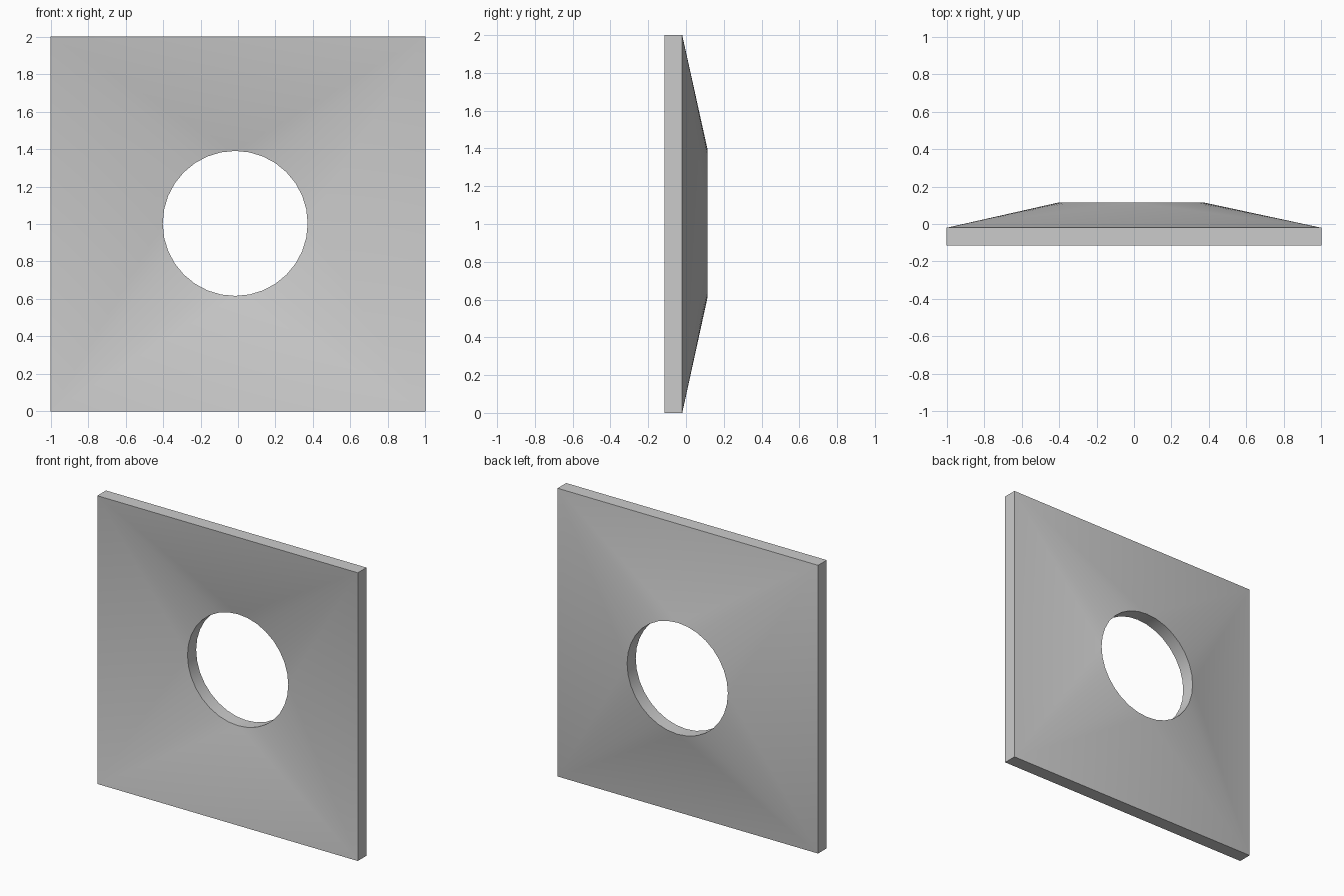
import bpy, bmesh
from math import cos, sin, pi

if "Cube" in bpy.data.objects:
    bpy.data.objects.remove(bpy.data.objects["Cube"])

N = 32                       # sides of the hole, multiple of four
THICK = 0.095
HX, HZ, R = -0.015, 1.003, 0.387

bm = bmesh.new()


def layer(rim_y, hole_y):
    """Square outline and round hole edge of one dished surface."""
    square = [bm.verts.new((x, rim_y, z)) for x, z in ((1, 2), (-1, 2), (-1, 0), (1, 0))]
    hole = [bm.verts.new((HX + R * cos(2 * pi * i / N), hole_y, HZ + R * sin(2 * pi * i / N)))
            for i in range(N)]
    q = N // 4
    for c in range(4):
        # fan from each corner to its quarter of the hole
        for i in range(c * q, (c + 1) * q):
            bm.faces.new((square[c], hole[i], hole[(i + 1) % N]))
        # triangle from each straight side to the hole
        bm.faces.new((square[c], hole[(c + 1) * q % N], square[(c + 1) % 4]))
    return square, hole


# raised back surface and matching hollow front surface
back = layer(-0.02, 0.115)
front = layer(-0.02 - THICK, 0.115 - THICK)

# outer edge and hole wall
for a, b in zip(back, front):
    for i in range(len(a)):
        j = (i + 1) % len(a)
        bm.faces.new((a[i], a[j], b[j], b[i]))

bmesh.ops.recalc_face_normals(bm, faces=bm.faces[:])
mesh = bpy.data.meshes.new("dished_plate")
bm.to_mesh(mesh)
bm.free()
plate = bpy.data.objects.new("dished_plate", mesh)
bpy.context.collection.objects.link(plate)
bpy.context.view_layer.objects.active = plate
plate.select_set(True)
bpy.ops.object.shade_smooth_by_angle(angle=pi / 6)
